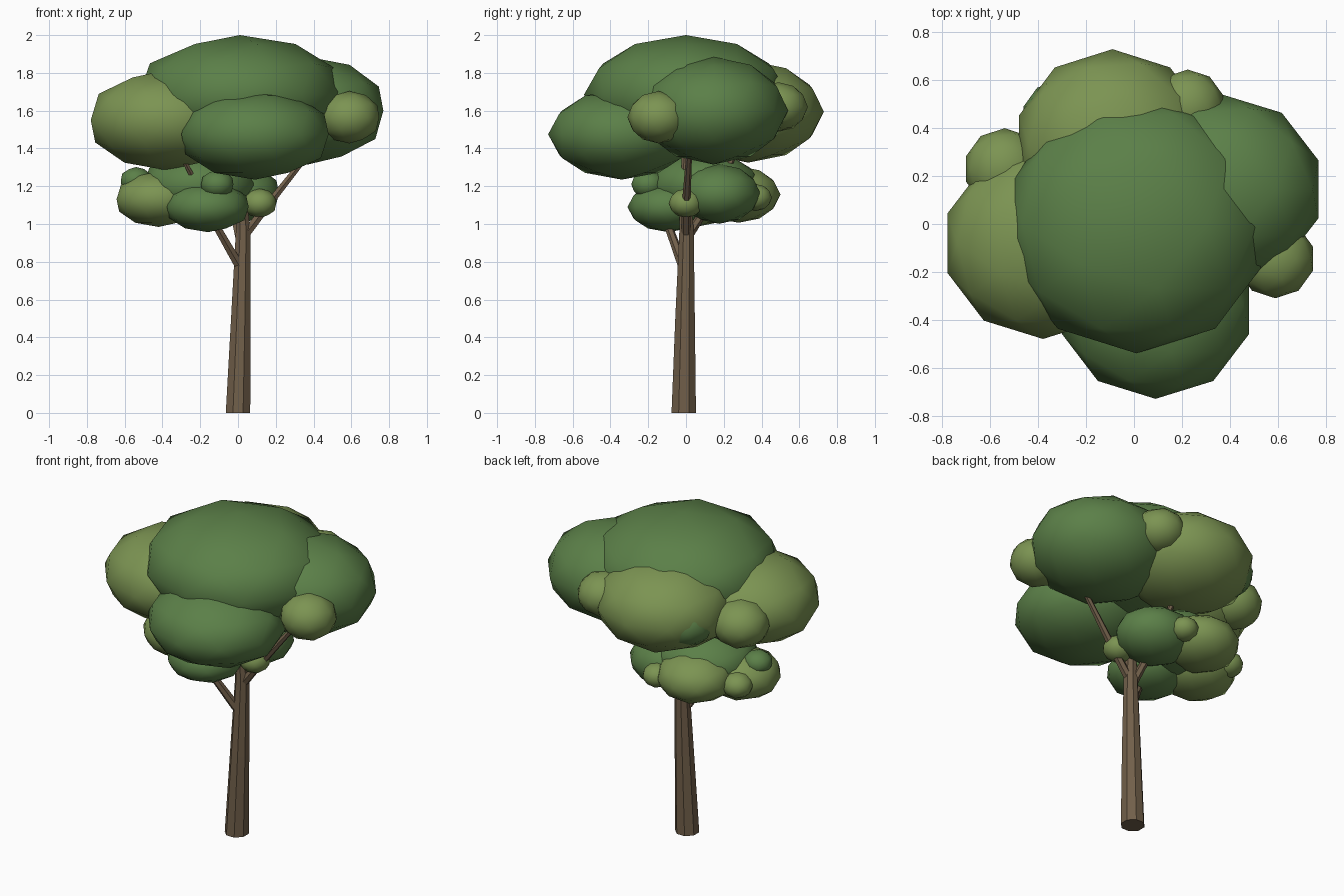
import bpy, bmesh, math
from mathutils import Vector

if "Cube" in bpy.data.objects:
    bpy.data.objects.remove(bpy.data.objects["Cube"])


def material(name, rgb):
    m = bpy.data.materials.new(name)
    m.diffuse_color = (*rgb, 1)
    m.use_nodes = True
    m.node_tree.nodes["Principled BSDF"].inputs["Base Color"].default_value = m.diffuse_color
    return m


DARK = material("dark_leaf", (0.105, 0.215, 0.065))
LIGHT = material("light_leaf", (0.2, 0.295, 0.085))
BARK = material("bark", (0.165, 0.115, 0.068))


def finish(name, bm, mat, smooth):
    mesh = bpy.data.meshes.new(name)
    bmesh.ops.recalc_face_normals(bm, faces=bm.faces)
    bm.to_mesh(mesh)
    bm.free()
    for p in mesh.polygons:
        p.use_smooth = smooth
    mesh.materials.append(mat)
    obj = bpy.data.objects.new(name, mesh)
    bpy.context.collection.objects.link(obj)
    return obj


def limb(name, points, radii, sides):
    """Faceted tapering tube through the given points."""
    pts = [Vector(p) for p in points]
    bm = bmesh.new()
    rings = []
    for i, (p, r) in enumerate(zip(pts, radii)):
        d = pts[min(i + 1, len(pts) - 1)] - pts[max(i - 1, 0)]
        if p.z == 0:
            d = Vector((0, 0, 1))  # flat cut on the ground
        u = Vector((0, 1, 0)).cross(d).normalized()
        v = d.cross(u).normalized()
        angles = [math.tau * (k + 0.5) / sides for k in range(sides)]
        rings.append([bm.verts.new(p + r * (u * math.cos(a) + v * math.sin(a)))
                      for a in angles])
    for a, b in zip(rings, rings[1:]):
        for k in range(sides):
            n = (k + 1) % sides
            bm.faces.new((a[k], a[n], b[n], b[k]))
    bm.faces.new(rings[0])
    bm.faces.new(rings[-1])
    finish(name, bm, BARK, False)


def clump(name, centre, radius, mat):
    """Squashed low-poly leaf ball."""
    bm = bmesh.new()
    bmesh.ops.create_icosphere(bm, subdivisions=2, radius=1)
    bmesh.ops.scale(bm, vec=radius, verts=bm.verts)
    obj = finish(name, bm, mat, True)
    obj.location = centre


# Trunk and branches
limb("trunk", [(0, -0.012, 0), (0.015, -0.005, 0.5), (0.027, 0.003, 0.97),
               (0.015, -0.005, 1.2), (0, 0, 1.55)],
     [0.07, 0.056, 0.041, 0.026, 0.016], 8)
limb("left_branch", [(0, -0.02, 0.79), (-0.11, -0.09, 0.98),
                     (-0.215, -0.13, 1.2), (-0.32, -0.22, 1.4)],
     [0.027, 0.022, 0.017, 0.012], 6)
limb("right_branch", [(0.02, 0, 0.92), (0.15, 0, 1.09), (0.42, 0.02, 1.43)],
     [0.027, 0.023, 0.014], 6)
limb("back_branch", [(0.01, 0, 0.92), (-0.04, 0.15, 1.15), (-0.09, 0.32, 1.5)],
     [0.026, 0.02, 0.013], 6)

# Main clumps, shared by both crowns: name, centre, radii, colour
MAIN = [
    ("top", (0.01, 0, 1.685), (0.56, 0.54, 0.315), DARK),
    ("left", (-0.38, -0.08, 1.55), (0.42, 0.40, 0.265), LIGHT),
    ("front", (0.09, -0.34, 1.475), (0.41, 0.39, 0.24), DARK),
    ("right", (0.37, 0.145, 1.6), (0.42, 0.395, 0.285), DARK),
    ("back", (-0.09, 0.33, 1.595), (0.41, 0.40, 0.27), LIGHT),
]
S = 0.555
for part, c, r, mat in MAIN:
    clump("upper_" + part + "_leaves", c, r, mat)
    low = (c[0] * S - 0.21, c[1] * S + 0.095, (c[2] - 1.475) * S + 1.09)
    clump("lower_" + part + "_leaves", low, [v * S for v in r], mat)

# Small clumps: centre, radius, colour
SMALL = [
    ((0.59, -0.145, 1.565), 0.165, LIGHT),
    ((-0.54, 0.23, 1.54), 0.17, LIGHT),
    ((0.225, 0.49, 1.62), 0.155, LIGHT),
    ((-0.31, 0.44, 1.56), 0.16, DARK),
    ((0.115, 0, 1.11), 0.092, LIGHT),
    ((-0.51, 0.22, 1.14), 0.09, LIGHT),
    ((-0.06, 0.37, 1.14), 0.085, LIGHT),
    ((-0.54, 0.06, 1.23), 0.085, DARK),
    ((-0.11, -0.2, 1.21), 0.09, DARK),
]
for i, (c, r, mat) in enumerate(SMALL):
    clump(f"small_leaves_{i + 1}", c, (r, r, r * 0.84), mat)
